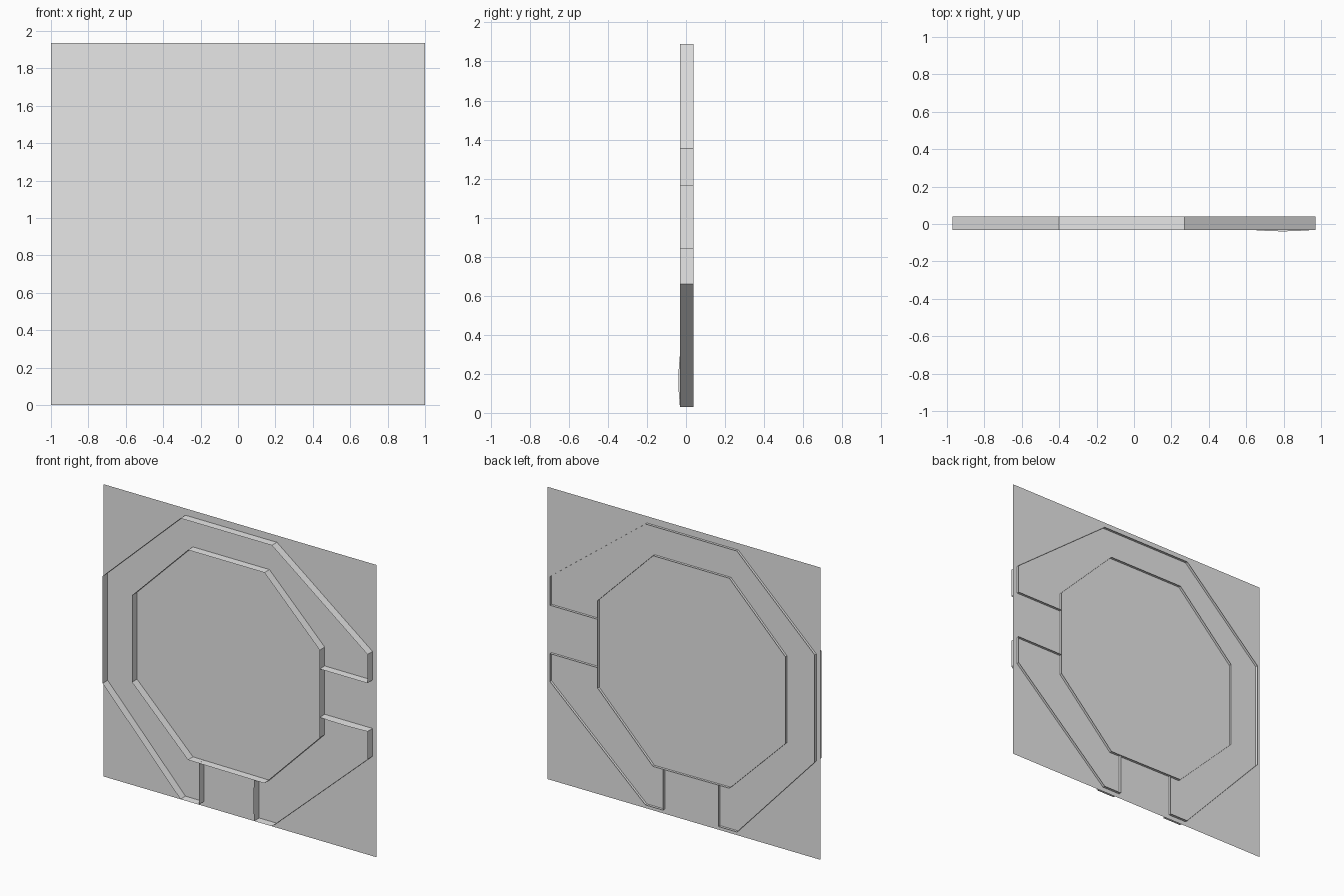
import bpy
import math

cube = bpy.data.objects.get("Cube")
if cube:
    bpy.data.objects.remove(cube, do_unlink=True)

# One plain grey for every part
grey = bpy.data.materials.new("light_grey")
grey.use_nodes = True
grey.diffuse_color = (0.8, 0.8, 0.8, 1)
grey.node_tree.nodes["Principled BSDF"].inputs["Base Color"].default_value = (0.8, 0.8, 0.8, 1)

FRONT, BACK, PANEL_Y = -0.031, 0.039, 0.022


def add_mesh(name, verts, faces):
    mesh = bpy.data.meshes.new(name)
    mesh.from_pydata(verts, [], faces)
    mesh.materials.append(grey)
    obj = bpy.data.objects.new(name, mesh)
    bpy.context.collection.objects.link(obj)
    return obj


def wall(name, path, closed=False, bulge=0.0):
    """Thin strip following an (x, z) path; bulge bows its front edge outward."""
    n = len(path)
    verts = []
    for i, (x, z) in enumerate(path):
        bow = bulge * math.sin(math.pi * i / (n - 1))
        verts += [(x, FRONT - bow, z), (x, BACK, z)]
    count = n if closed else n - 1
    faces = []
    for i in range(count):
        j = (i + 1) % n
        faces.append((2 * i, 2 * j, 2 * j + 1, 2 * i + 1))
    return add_mesh(name, verts, faces)


def subdivide(a, b, steps=12):
    return [(a[0] + (b[0] - a[0]) * t / steps, a[1] + (b[1] - a[1]) * t / steps)
            for t in range(steps + 1)]


# Flat panel that all walls pass through
add_mesh("base_panel",
         [(-1, PANEL_Y, 0), (1, PANEL_Y, 0), (1, PANEL_Y, 1.935), (-1, PANEL_Y, 1.935)],
         [(0, 1, 2, 3)])

# Complete inner octagon
wall("inner_octagon_wall",
     [(-0.345, 1.695), (0.215, 1.695), (0.62, 1.29), (0.62, 0.71),
      (0.215, 0.30), (-0.345, 0.305), (-0.755, 0.71), (-0.755, 1.285)], closed=True)

# Outer octagon, open at the two passages
wall("outer_long_wall",
     [(0.97, 1.165), (0.97, 1.355), (0.27, 1.89), (-0.40, 1.89),
      (-0.97, 1.355), (-0.97, 0.645), (-0.40, 0.03), (-0.265, 0.03)])
wall("outer_corner_wall",
     [(0.14, 0.03), (0.27, 0.03), (0.97, 0.66), (0.97, 0.845)])

# Passage walls joining the two octagons
wall("side_passage_upper_wall", [(0.62, 1.165), (0.97, 1.165)])
wall("side_passage_lower_wall", subdivide((0.62, 0.845), (0.97, 0.845)), bulge=0.008)
wall("bottom_passage_right_wall", [(-0.265, 0.305), (-0.265, 0.03)])
wall("bottom_passage_left_wall", subdivide((0.14, 0.30), (0.14, 0.03)), bulge=0.008)
